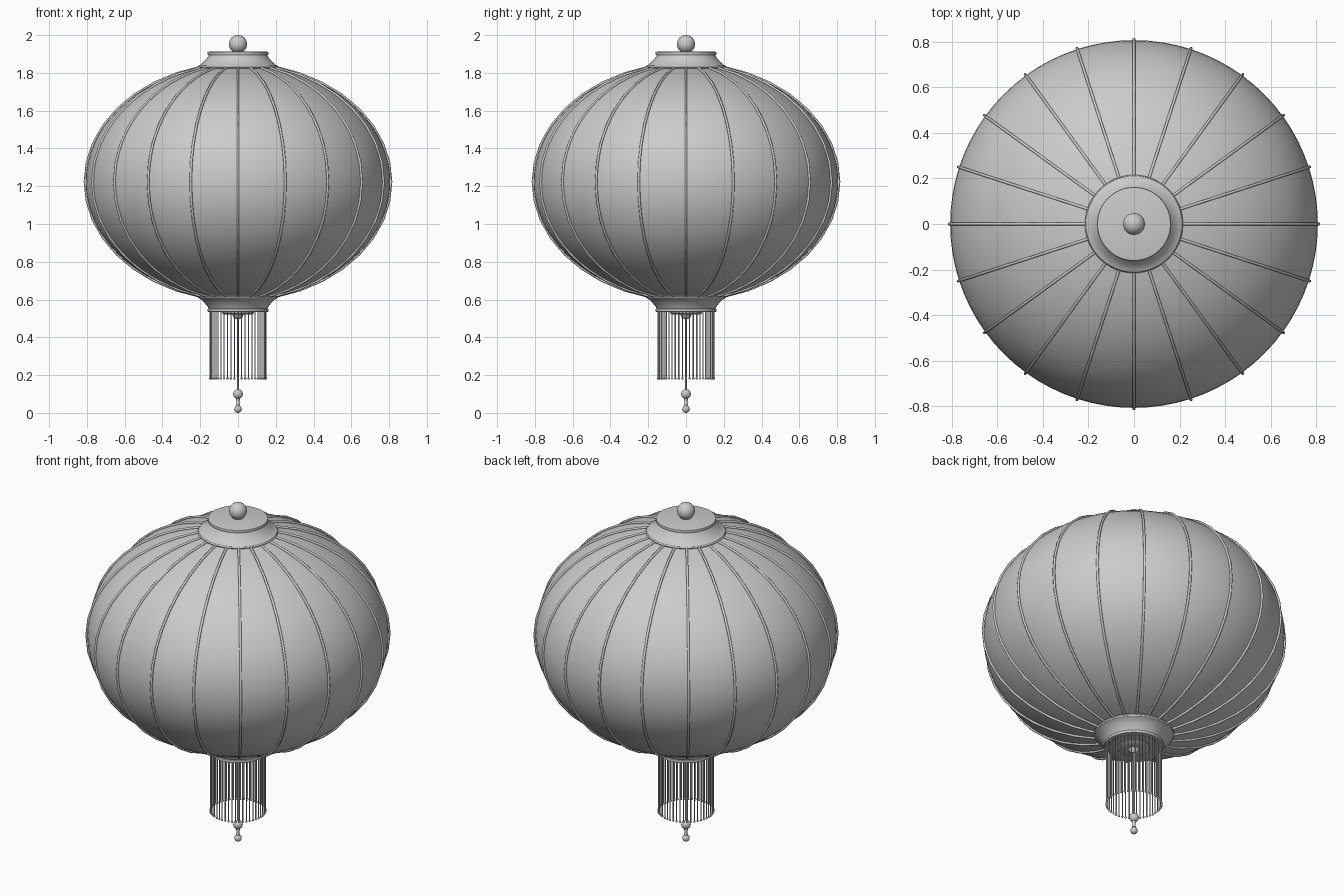
import bpy, bmesh, math
from mathutils import Matrix, Vector

cube = bpy.data.objects.get("Cube")
if cube:
    bpy.data.objects.remove(cube, do_unlink=True)

grey = bpy.data.materials.new("plain grey")
grey.use_nodes = True
grey.diffuse_color = (0.6, 0.6, 0.6, 1)
grey.node_tree.nodes["Principled BSDF"].inputs["Base Color"].default_value = (0.6, 0.6, 0.6, 1)

MID, RADIUS, HALF = 1.223, 0.806, 0.622    # body ellipse
RIBS, STRANDS = 20, 48


def finish(name, bm, angle=35):
    """Turn a bmesh into a smooth shaded object."""
    bmesh.ops.remove_doubles(bm, verts=bm.verts, dist=0.00005)
    bmesh.ops.recalc_face_normals(bm, faces=bm.faces)
    mesh = bpy.data.meshes.new(name)
    bm.to_mesh(mesh)
    bm.free()
    mesh.materials.append(grey)
    ob = bpy.data.objects.new(name, mesh)
    bpy.context.collection.objects.link(ob)
    bpy.ops.object.select_all(action='DESELECT')
    ob.select_set(True)
    bpy.context.view_layer.objects.active = ob
    bpy.ops.object.shade_smooth_by_angle(angle=math.radians(angle))
    return ob


def lathe(name, profile, steps, angle=35):
    """Spin a (radius, height) profile around z."""
    bm = bmesh.new()
    verts = [bm.verts.new((r, 0, z)) for r, z in profile]
    edges = [bm.edges.new(pair) for pair in zip(verts, verts[1:])]
    bmesh.ops.spin(bm, geom=verts + edges, cent=(0, 0, 0), axis=(0, 0, 1),
                   angle=math.tau, steps=steps, use_merge=True)
    return finish(name, bm, angle)


def ball(name, radius, z, u=24, v=16):
    bm = bmesh.new()
    bmesh.ops.create_uvsphere(bm, u_segments=u, v_segments=v, radius=radius,
                              matrix=Matrix.Translation((0, 0, z)))
    return finish(name, bm, 60)


def ellipse_points(count, grow=0.0):
    """Body outline from the lower collar to the upper collar."""
    limit = math.acos(0.2 / RADIUS)
    angles = [limit * (2 * i / (count - 1) - 1) for i in range(count)]
    return [((RADIUS + grow) * math.cos(a), MID + (HALF + grow) * math.sin(a)) for a in angles]


# Paper body
lathe("lantern_body", ellipse_points(33), 80, 60)

# Ribs: a thin tube following the outline, repeated around the body
bm = bmesh.new()
path = ellipse_points(17, 0.004)
for k in range(RIBS):
    turn = Matrix.Rotation(math.tau * k / RIBS, 3, 'Z')
    rings = []
    for r, z in path:
        out = Vector((r / RADIUS ** 2, 0, (z - MID) / HALF ** 2)).normalized()
        ring = []
        for j in range(6):
            a = math.tau * j / 6
            p = Vector((r, 0, z)) + 0.007 * (out * math.cos(a) + Vector((0, math.sin(a), 0)))
            ring.append(bm.verts.new(turn @ p))
        rings.append(ring)
    for low, high in zip(rings, rings[1:]):
        for j in range(6):
            n = (j + 1) % 6
            bm.faces.new((low[j], low[n], high[n], high[j]))
finish("ribs", bm, 65)

# Upper and lower collars share one flared profile
collar = [(0.19, 0), (0.21, 0), (0.215, 0.006), (0.21, 0.014), (0.2, 0.018),
          (0.18, 0.036), (0.163, 0.056), (0.155, 0.07), (0.16, 0.072),
          (0.162, 0.079), (0.16, 0.086), (0.152, 0.088), (0, 0.088)]
lathe("upper_collar", [(r, 1.824 + z) for r, z in collar], 48)
lathe("lower_collar", [(r, 0.622 - z) for r, z in collar], 48)

# Top finial
ball("top_ball", 0.048, 1.952)

# Stepped boss under the lower collar
lathe("lower_boss", [(0.085, 0.54), (0.085, 0.528), (0.075, 0.522), (0.03, 0.52),
                     (0.025, 0.508), (0.012, 0.497), (0, 0.497)], 32)

# Fringe: fine strands, each ending in a small bead
bm = bmesh.new()
for k in range(STRANDS):
    a = math.tau * k / STRANDS
    x, y = 0.148 * math.cos(a), 0.148 * math.sin(a)
    bmesh.ops.create_cone(bm, cap_ends=True, segments=6, radius1=0.003, radius2=0.003,
                          depth=0.36, matrix=Matrix.Translation((x, y, 0.365)))
    bmesh.ops.create_uvsphere(bm, u_segments=8, v_segments=6, radius=0.006,
                              matrix=Matrix.Translation((x, y, 0.183)))
finish("fringe", bm, 60)

# Central cord with its hanging beads
lathe("center_cord", [(0, 0.52), (0.006, 0.52), (0.006, 0.05), (0, 0.05)], 10)
ball("large_bead", 0.026, 0.1, 16, 10)
lathe("bead_neck", [(0, 0.08), (0.011, 0.08), (0.008, 0.055), (0.011, 0.038), (0, 0.038)], 12)
ball("small_bead", 0.02, 0.02, 16, 10)
